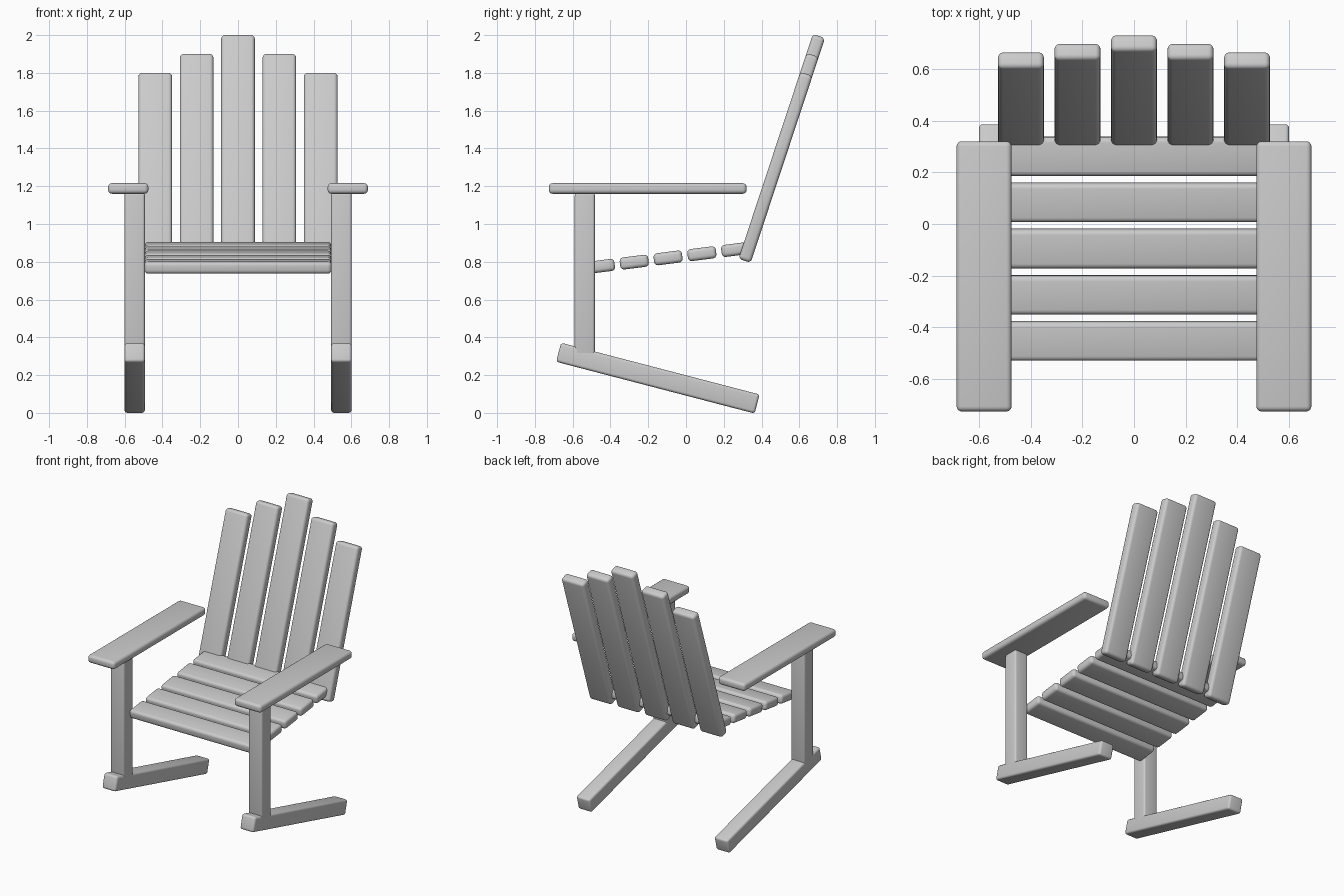
import bpy
from math import radians, sin, cos

if "Cube" in bpy.data.objects:
    bpy.data.objects.remove(bpy.data.objects["Cube"])


def plank(name, size, loc, tilt=0.0, bevel=0.02):
    """Rounded board, tilted about the x axis (degrees)."""
    bpy.ops.mesh.primitive_cube_add(size=1, location=loc, rotation=(radians(tilt), 0, 0))
    ob = bpy.context.object
    ob.name = name
    ob.scale = size
    bpy.ops.object.transform_apply(location=False, rotation=False, scale=True)
    mod = ob.modifiers.new("rounded_edges", 'BEVEL')
    mod.width = bevel
    mod.segments = 4
    bpy.ops.object.modifier_apply(modifier=mod.name)
    bpy.ops.object.shade_smooth_by_angle(angle=radians(40))
    return ob


# Seat: five slats rising towards the back
for i in range(5):
    plank(f"seat_slat_{i + 1}", (0.99, 0.152, 0.064),
          (0, -0.453 + 0.179 * i, 0.776 + 0.0222 * i), 7.3)

# Backrest: five leaning slats, tallest in the middle, bottoms aligned
LEAN = 18.3
a = radians(LEAN)
for i in range(-2, 3):
    drop = 0.1 * abs(i)                      # lower top edge
    length = 1.253 - drop / cos(a)
    plank(f"back_slat_{i + 3}", (0.178, 0.068, length),
          (0.219 * i, 0.507 - drop * sin(a) / cos(a) / 2, 1.4 - drop / 2), -LEAN)

# Armrest, post and sloping runner on each side
for side, s in (("left", -1), ("right", 1)):
    plank(f"{side}_armrest", (0.213, 1.047, 0.056), (0.581 * s, -0.203, 1.188))
    plank(f"{side}_post", (0.108, 0.106, 0.86), (0.547 * s, -0.536, 0.735), 0, 0.013)
    plank(f"{side}_runner", (0.108, 1.086, 0.104), (0.547 * s, -0.149, 0.184), -14.6, 0.015)
